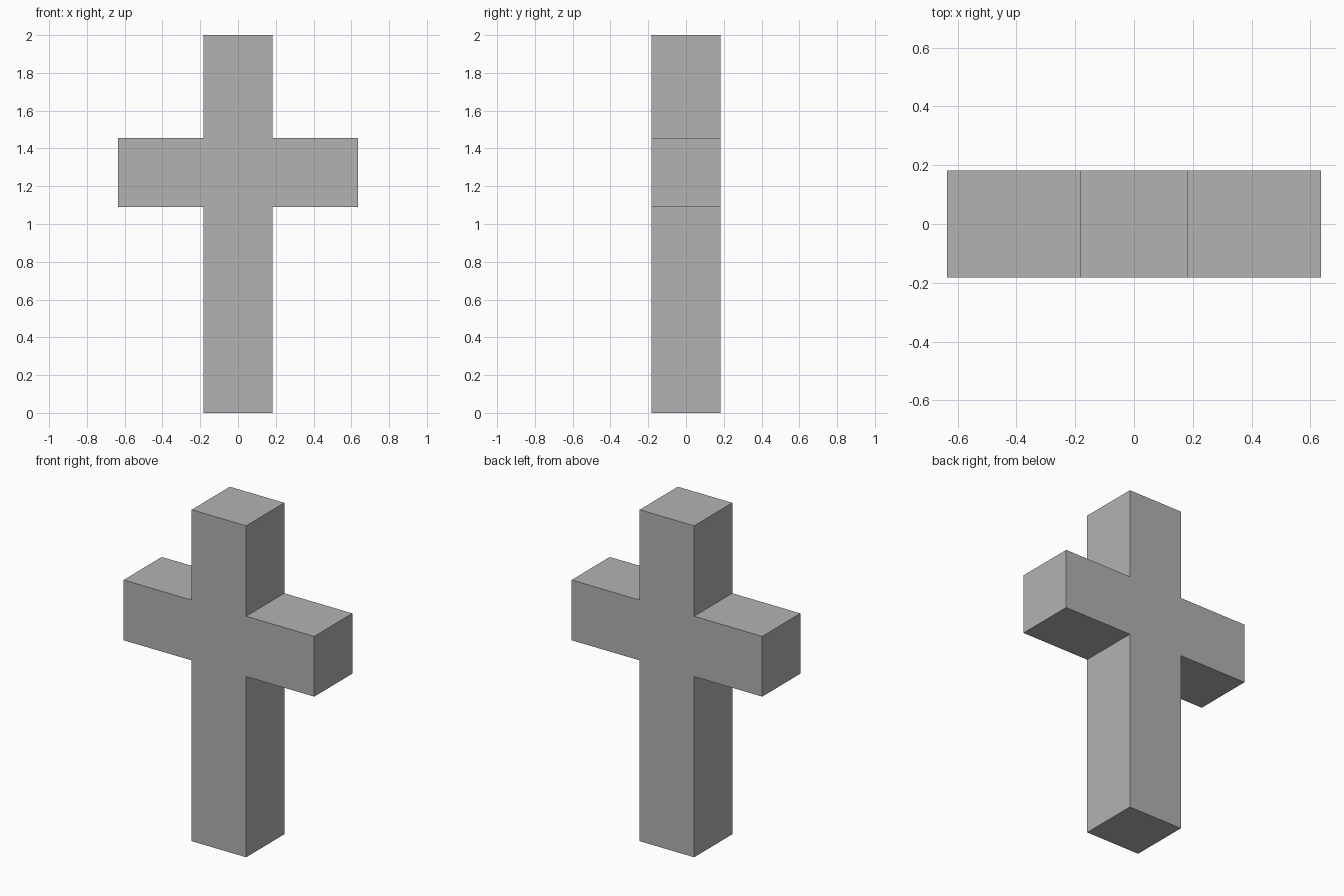
import bpy
import bmesh

if "Cube" in bpy.data.objects:
    bpy.data.objects.remove(bpy.data.objects["Cube"], do_unlink=True)

UNIT = 2 / 11            # half the beam thickness
ARM = 3.5 * UNIT         # reach of each arm
LOW, HIGH, TOP = 6 * UNIT, 8 * UNIT, 11 * UNIT

# Stone colour
stone = bpy.data.materials.new("stone grey")
stone.use_nodes = True
grey = (0.448, 0.448, 0.448, 1)
stone.diffuse_color = grey
stone.node_tree.nodes["Principled BSDF"].inputs["Base Color"].default_value = grey

# Cross outline: right half from base to top, then mirrored
half = [(UNIT, 0), (UNIT, LOW), (ARM, LOW), (ARM, HIGH), (UNIT, HIGH), (UNIT, TOP)]
outline = half + [(-x, z) for x, z in reversed(half)]

# Extrude the outline from front to back
bm = bmesh.new()
front = bm.faces.new([bm.verts.new((x, -UNIT, z)) for x, z in outline])
result = bmesh.ops.extrude_face_region(bm, geom=[front], use_keep_orig=True)
moved = [v for v in result["geom"] if isinstance(v, bmesh.types.BMVert)]
bmesh.ops.translate(bm, verts=moved, vec=(0, 2 * UNIT, 0))
bmesh.ops.recalc_face_normals(bm, faces=bm.faces)

mesh = bpy.data.meshes.new("cross")
bm.to_mesh(mesh)
bm.free()
mesh.materials.append(stone)
bpy.context.collection.objects.link(bpy.data.objects.new("cross", mesh))
